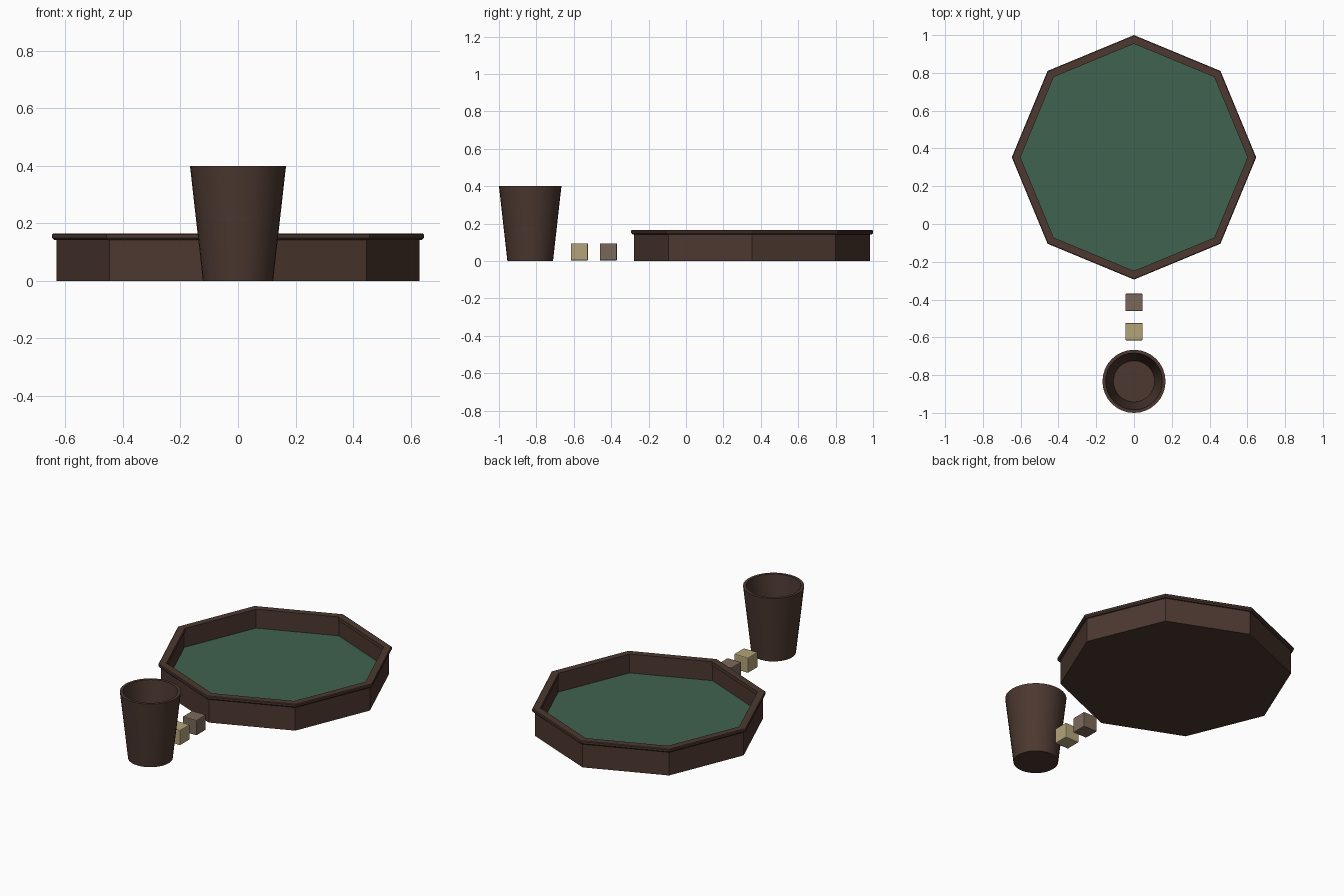
import bpy
import bmesh
import math

cube = bpy.data.objects.get("Cube")
if cube:
    bpy.data.objects.remove(cube, do_unlink=True)


def material(name, rgb):
    """Flat material from 0-255 display values."""
    colour = [(c / 255 / 12.92) if c < 11 else ((c / 255 + 0.055) / 1.055) ** 2.4 for c in rgb] + [1]
    mat = bpy.data.materials.new(name)
    mat.use_nodes = True
    mat.diffuse_color = colour
    shader = next(n for n in mat.node_tree.nodes if n.type == "BSDF_PRINCIPLED")
    shader.inputs["Base Color"].default_value = colour
    return mat


def finish(name, bm, mat, location):
    bmesh.ops.recalc_face_normals(bm, faces=bm.faces)
    mesh = bpy.data.meshes.new(name)
    bm.to_mesh(mesh)
    bm.free()
    mesh.materials.append(mat)
    obj = bpy.data.objects.new(name, mesh)
    obj.location = location
    bpy.context.collection.objects.link(obj)
    return obj


def lathe(name, profile, sides, mat, location, closed=False):
    """Spin a radius/height profile; cap both ends unless it is a closed ring."""
    bm = bmesh.new()
    rings = []
    for r, z in profile:
        angles = [math.tau * i / sides for i in range(sides)]
        rings.append([bm.verts.new((r * math.cos(a), r * math.sin(a), z)) for a in angles])
    pairs = list(zip(rings, rings[1:]))
    if closed:
        pairs.append((rings[-1], rings[0]))
    for low, high in pairs:
        for i in range(sides):
            j = (i + 1) % sides
            bm.faces.new((low[i], low[j], high[j], high[i]))
    if not closed:
        bm.faces.new(rings[0])
        bm.faces.new(rings[-1])
    return finish(name, bm, mat, location)


def die(name, mat, y):
    bm = bmesh.new()
    bmesh.ops.create_cube(bm, size=0.092)
    bmesh.ops.bevel(bm, geom=bm.edges[:], offset=0.005, segments=2, profile=0.5, affect="EDGES")
    return finish(name, bm, mat, (0, y, 0.049))


wood = material("dark brown wood", (76, 56, 48))
felt = material("green felt", (64, 98, 80))
ivory = material("ivory", (180, 164, 121))
taupe = material("taupe", (123, 105, 91))

# Octagonal tray: walls and base, moulded rim, felt lining
tray = (0, 0.353, 0)
lathe("tray_body", [(0.631, 0), (0.631, 0.145), (0.606, 0.145), (0.606, 0.045)], 8, wood, tray)
lathe("tray_rim", [(0.601, 0.143), (0.64, 0.143), (0.647, 0.15), (0.647, 0.161),
                   (0.643, 0.165), (0.601, 0.165)], 8, wood, tray, closed=True)
lathe("felt_lining", [(0.604, 0.045), (0.604, 0.05)], 8, felt, tray)

# Tapered dice cup with a hollow inside
cup = lathe("dice_cup", [(0.122, 0), (0.167, 0.4), (0.150, 0.4), (0.109, 0.03)], 32, wood, (0, -0.833, 0))

# Dice between the cup and the tray
die("ivory_die", ivory, -0.57)
die("taupe_die", taupe, -0.415)

bpy.ops.object.select_all(action="DESELECT")
cup.select_set(True)
bpy.context.view_layer.objects.active = cup
bpy.ops.object.shade_smooth_by_angle(angle=math.radians(30))
